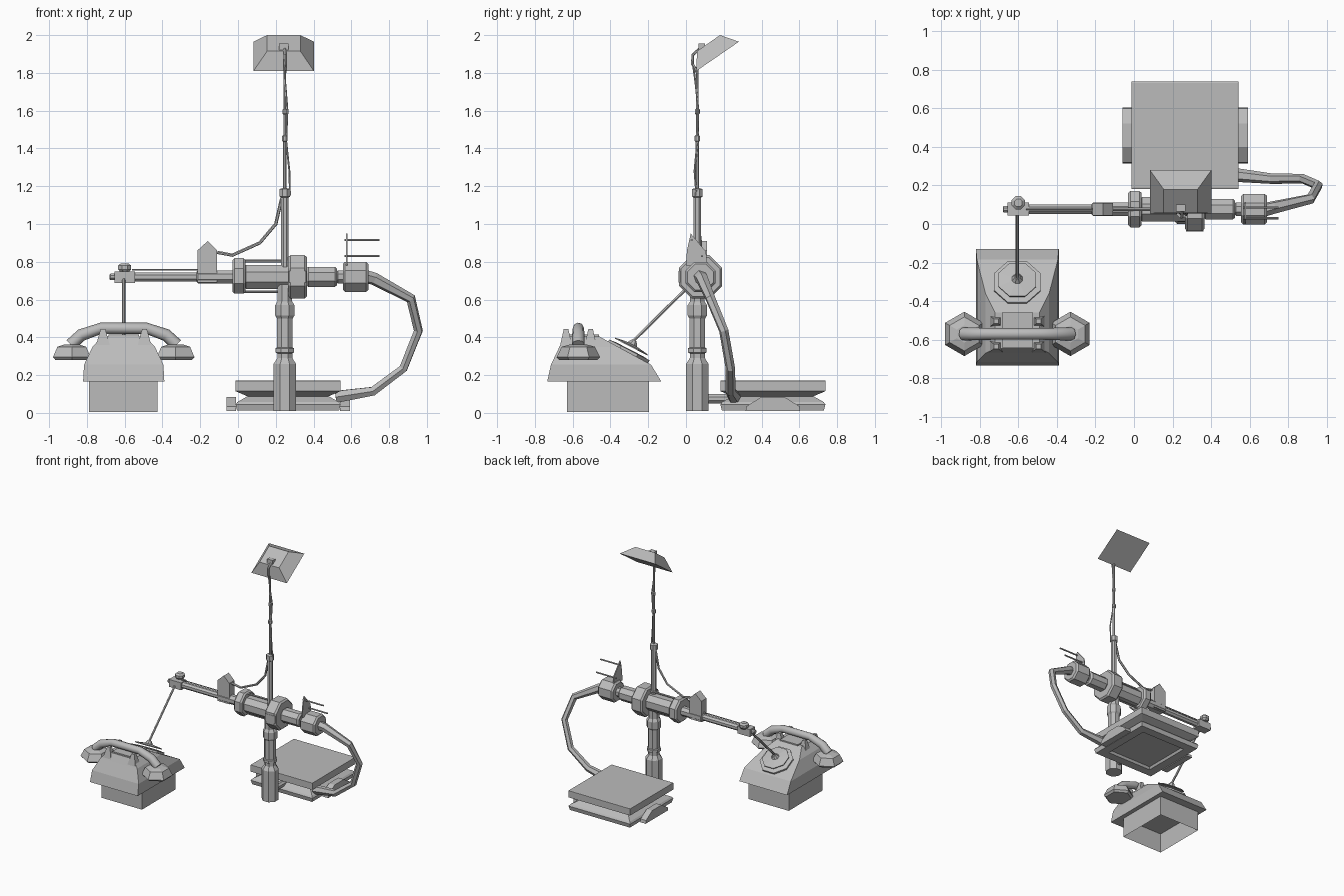
import bpy, bmesh, math
from mathutils import Vector, Matrix

cube = bpy.data.objects.get("Cube")
if cube:
    bpy.data.objects.remove(cube, do_unlink=True)

grey = bpy.data.materials.new("plain grey")
grey.use_nodes = True
colour = (0.5, 0.5, 0.5, 1)
grey.diffuse_color = colour
grey.node_tree.nodes["Principled BSDF"].inputs["Base Color"].default_value = colour


def loft(name, rings, caps=(True, True), smooth=False):
    """Skin a list of equal-length point rings."""
    bm = bmesh.new()
    loops = [[bm.verts.new(p) for p in ring] for ring in rings]
    n = len(loops[0])
    for a, b in zip(loops, loops[1:]):
        for i in range(n):
            j = (i + 1) % n
            bm.faces.new((a[i], a[j], b[j], b[i]))
    if caps[0]:
        bm.faces.new(loops[0][::-1])
    if caps[1]:
        bm.faces.new(loops[-1])
    bmesh.ops.recalc_face_normals(bm, faces=bm.faces)
    mesh = bpy.data.meshes.new(name)
    bm.to_mesh(mesh)
    bm.free()
    mesh.materials.append(grey)
    obj = bpy.data.objects.new(name, mesh)
    bpy.context.collection.objects.link(obj)
    if smooth:
        bpy.ops.object.select_all(action='DESELECT')
        obj.select_set(True)
        bpy.context.view_layer.objects.active = obj
        bpy.ops.object.shade_smooth_by_angle(angle=math.radians(62))
    return obj


def stack(name, layers, caps=(True, True)):
    """Rectangular layers given as z, x0, x1, y0, y1."""
    return loft(name, [[(a, c, z), (b, c, z), (b, d, z), (a, d, z)]
                       for z, a, b, c, d in layers], caps)


def box(name, x0, x1, y0, y1, z0, z1):
    return stack(name, [(z0, x0, x1, y0, y1), (z1, x0, x1, y0, y1)])


def lathe(name, profile, origin, axis, sides=8, scale_y=1, phase=0.5, smooth=False):
    """Turned part: profile of (distance along axis, radius)."""
    rot = Vector(axis).to_track_quat('Z', 'Y').to_matrix()
    rings = []
    for t, r in profile:
        angles = [2 * math.pi * (i + phase) / sides for i in range(sides)]
        rings.append([Vector(origin) + rot @ Vector((r * math.cos(a), r * scale_y * math.sin(a), t))
                      for a in angles])
    return loft(name, rings, smooth=smooth)


def tube(name, points, radius, sides=6, smooth=False):
    """Sweep a polygon along a path."""
    pts = [Vector(p) for p in points]
    radii = radius if isinstance(radius, list) else [radius] * len(pts)
    rings, side = [], None
    for i, p in enumerate(pts):
        d = (pts[min(i + 1, len(pts) - 1)] - pts[max(i - 1, 0)]).normalized()
        side = d.orthogonal() if side is None else side - d * side.dot(d)
        side.normalize()
        up = d.cross(side)
        rings.append([p + radii[i] * (side * math.cos(a) + up * math.sin(a))
                      for a in (2 * math.pi * k / sides for k in range(sides))])
    return loft(name, rings, smooth=smooth)


def plate(name, outline, axis, lo, hi):
    """Extrude a 2D outline along x (outline y,z) or y (outline x,z)."""
    put = (lambda p, t: (t, *p)) if axis == 'x' else (lambda p, t: (p[0], t, p[1]))
    return loft(name, [[put(p, t) for p in outline] for t in (lo, hi)])


# Telephone: open pedestal, body and cradle
PX, HY = -0.605, -0.57
ped = (-0.79, -0.425, -0.63, -0.195)
stack("phone_pedestal", [(0.005, *ped), (0.17, *ped)], (False, False))
stack("phone_body", [
    (0.165, -0.82, -0.39, -0.735, -0.13),
    (0.255, -0.815, -0.395, -0.715, -0.185),
    (0.35, -0.77, -0.44, -0.67, -0.36),
    (0.405, -0.72, -0.49, -0.645, -0.46)])
box("cradle_saddle", PX - 0.08, PX + 0.08, -0.64, -0.46, 0.38, 0.415)
for sx in (-1, 1):
    for y in (HY - 0.065, HY + 0.065):
        x = PX + sx * 0.11
        stack("cradle_horn", [(0.34, x - 0.04, x + 0.04, y - 0.035, y + 0.035),
                              (0.40, x - 0.025, x + 0.025, y - 0.022, y + 0.022),
                              (0.445, x - 0.012, x + 0.012, y - 0.012, y + 0.012)])

# Handset
grip = [(-0.28, 0.36), (-0.225, 0.412), (-0.12, 0.448), (0.12, 0.448), (0.225, 0.412), (0.28, 0.36)]
tube("handset_grip", [(PX + x, HY, z) for x, z in grip], [0.034, 0.033, 0.03, 0.03, 0.033, 0.034], 8, True)
for sx in (-1, 1):
    lathe("handset_cup", [(0.28, 0.1), (0.295, 0.115), (0.35, 0.088), (0.362, 0.045)],
          (PX + sx * 0.275, HY, 0), (0, 0, 1), 6, scale_y=0.87 / 0.87, phase=0.5)

# Dial, sensing disc and strut
normal = Vector((0, 0.46, 0.89)).normalized()
dial = Vector((PX, -0.305, 0.322))
lathe("dial", [(-0.03, 0.115), (0, 0.13), (0.012, 0.13), (0.016, 0.09)], dial, normal)
lathe("strut_foot", [(0.03, 0.105), (0.036, 0.105), (0.046, 0.03), (0.07, 0.014)], dial, normal)
tube("strut", [(PX, -0.28, 0.38), (PX, 0.11, 0.765)], 0.009)

# Telescopic arm along x
AY, AZ = 0.077, 0.72


def arm(name, x0, x1, r, z=AZ, sides=8):
    c = min(0.012, r * 0.25)
    return lathe(name, [(x0, r - c), (x0 + c, r), (x1 - c, r), (x1, r - c)],
                 (0, AY, z), (1, 0, 0), sides)


arm("arm_tip", -0.68, -0.64, 0.018)
box("arm_end_block", -0.655, -0.545, 0.045, 0.112, 0.688, 0.748)
lathe("end_knob", [(0.745, 0.025), (0.76, 0.037), (0.78, 0.037), (0.792, 0.022)],
      (PX + 0.005, 0.11, 0), (0, 0, 1))
arm("arm_thin_section", -0.56, -0.2, 0.026)
arm("arm_second_section", -0.22, -0.02, 0.038)
arm("left_flange", -0.03, 0.04, 0.102, 0.725)
arm("arm_main_section", 0.03, 0.28, 0.068)
arm("centre_flange", 0.265, 0.365, 0.124)
arm("arm_right_section", 0.36, 0.525, 0.058)
arm("arm_neck", 0.52, 0.565, 0.038)
arm("right_collar", 0.555, 0.69, 0.086)
tube("tension_wire", [(-0.56, AY, 0.757), (-0.2, AY, 0.757)], 0.004)
for z in (0.642, 0.804):
    tube("tie_rod", [(0.03, AY, z), (0.28, AY, z)], 0.007)
box("flange_lug", 0.27, 0.36, -0.04, 0.06, 0.69, 0.75)

# Bracket and fin with prongs
plate("arm_bracket", [(-0.215, 0.69), (-0.11, 0.69), (-0.11, 0.86), (-0.16, 0.91), (-0.215, 0.86)],
      'y', 0.045, 0.11)
plate("fin", [(0.0, 0.78), (0.115, 0.78), (0.105, 0.855), (0.025, 0.95), (0.005, 0.86)],
      'x', 0.573, 0.581)
for y, z in ((0.03, 0.915), (0.085, 0.83)):
    tube("prong", [(0.565, y, z), (0.75, y, z)], 0.006)

# Supporting post and mast
CX, CY = 0.248, 0.06
lathe("post", [(0.01, 0.064), (0.26, 0.064), (0.29, 0.043), (0.315, 0.043), (0.32, 0.053), (0.342, 0.053),
               (0.346, 0.045), (0.5, 0.045), (0.515, 0.055), (0.57, 0.055), (0.59, 0.042), (0.68, 0.042)],
      (CX, CY, 0), (0, 0, 1))
lathe("mast", [(0.76, 0.022), (1.14, 0.022), (1.145, 0.03), (1.185, 0.03), (1.19, 0.01),
               (1.435, 0.01), (1.44, 0.016), (1.465, 0.016), (1.47, 0.009), (1.58, 0.009),
               (1.585, 0.014), (1.605, 0.014), (1.61, 0.008), (1.83, 0.008)], (CX, CY, 0), (0, 0, 1))
tube("lamp_hook", [(CX, CY, 1.8), (CX, 0.035, 1.845), (CX, 0.035, 1.895), (CX, 0.08, 1.935)], 0.008)
tube("mast_wire", [(0.275, 0.055, 1.15), (0.272, 0.045, 1.28), (0.255, 0.06, 1.44), (0.262, 0.066, 1.6),
                   (0.25, 0.05, 1.75), (CX, 0.035, 1.86)], 0.005)
tube("looping_wire", [(-0.11, AY, 0.85), (-0.03, AY, 0.835), (0.115, AY, 0.9), (0.2, 0.065, 1.0),
                      (0.23, CY, 1.13), (CX, CY, 1.17)], 0.009)

# Tilted lamp panel
LX = 0.242
bevel = [(0.16, 0.055, 1.81, 0.28, 1.965), (0.088, 0.058, 1.915, 0.18, 2.0)]
loft("lamp_panel", [[(LX - w, y0, z0), (LX + w, y0, z0), (LX + w, y1, z1), (LX - w, y1, z1)]
                    for w, y0, z0, y1, z1 in bevel])
box("lamp_socket", LX - 0.025, LX + 0.025, 0.065, 0.1, 1.915, 1.955)

# Platform with waisted sides and underside recess
BX, BY = 0.265, 0.46
steps = [(0.03, 0.19), (0.012, 0.2), (0.012, 0.27), (0.045, 0.278), (0.058, 0.268), (0.088, 0.215),
         (0.108, 0.262), (0.115, 0.278), (0.17, 0.278), (0.172, 0.272)]
stack("platform", [(z, BX - h, BX + h, BY - h, BY + h) for z, h in steps])
half_hub = [(0.315, 0.01), (0.605, 0.01), (0.6, 0.035), (0.52, 0.085), (0.40, 0.085), (0.32, 0.035)]
plate("left_hub", half_hub, 'x', 0.54, 0.592)
plate("right_hub", half_hub, 'x', -0.06, -0.01)
lathe("post_link", [(0.1, 0.026), (0.25, 0.026)], (CX, 0, 0.075), (0, 1, 0))

# Heavy cable from arm to platform
tube("cable", [(0.68, 0.075, 0.72), (0.72, 0.085, 0.71), (0.915, 0.13, 0.605), (0.955, 0.2, 0.435),
               (0.875, 0.235, 0.235), (0.715, 0.235, 0.115), (0.52, 0.255, 0.085)],
     [0.036, 0.034, 0.027, 0.025, 0.025, 0.027, 0.036], 6)
